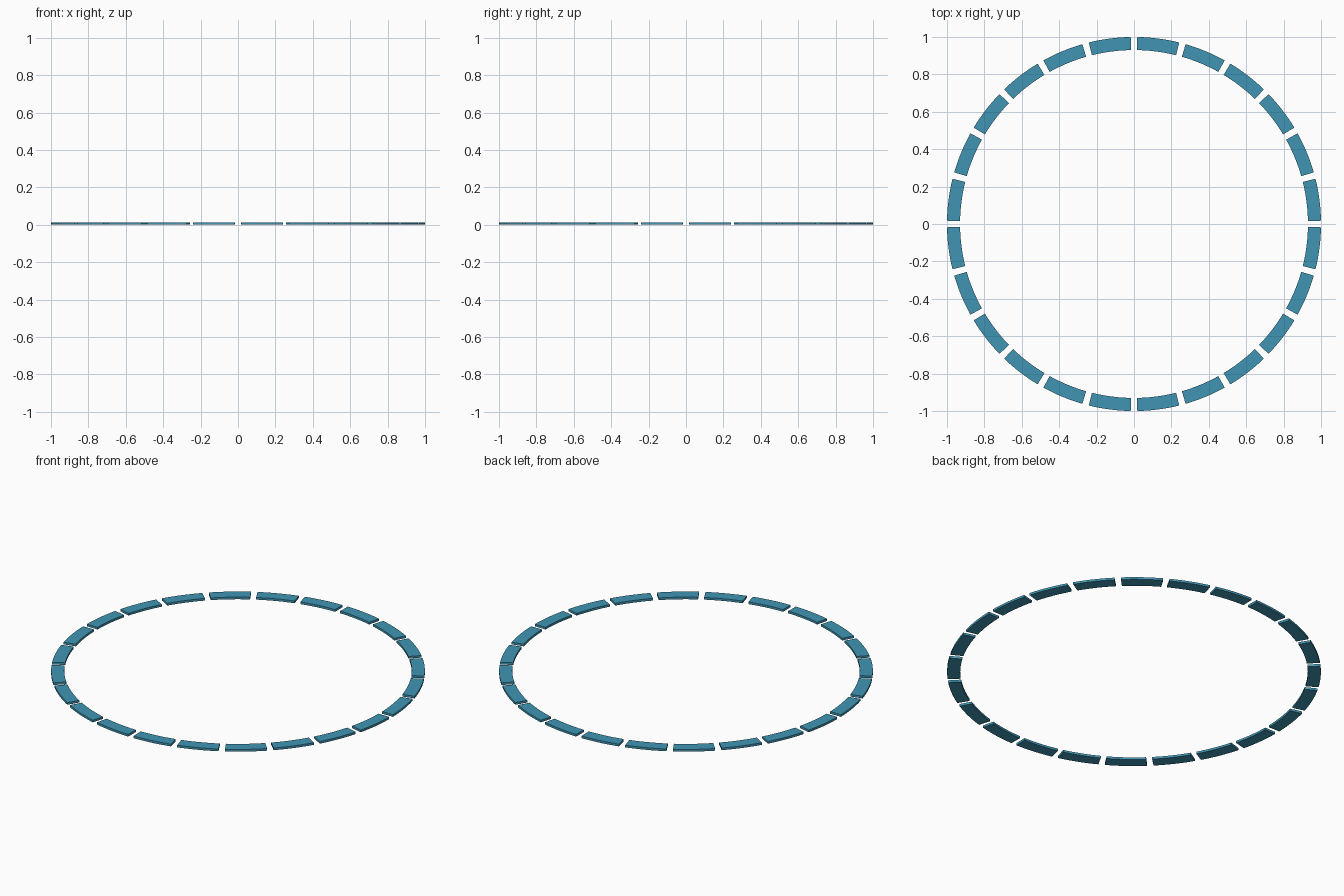
import bpy, bmesh, math

if "Cube" in bpy.data.objects:
    bpy.data.objects.remove(bpy.data.objects["Cube"])

COUNT = 24          # dashes around the ring
STEPS = 8           # facets along each dash
R_OUT, R_IN = 1.0, 0.93
HEIGHT = 0.013
GAP = math.radians(2)

mat = bpy.data.materials.new("teal")
mat.diffuse_color = (0.05, 0.30, 0.45, 1)
mat.use_nodes = True
mat.node_tree.nodes["Principled BSDF"].inputs["Base Color"].default_value = mat.diffuse_color

# One curved dash: arc strip extruded upwards
bm = bmesh.new()
span = 2 * math.pi / COUNT - GAP
rows = []
for i in range(STEPS + 1):
    a = GAP / 2 + span * i / STEPS
    rows.append([bm.verts.new((r * math.cos(a), r * math.sin(a), 0)) for r in (R_IN, R_OUT)])
for (a, b), (c, d) in zip(rows, rows[1:]):
    bm.faces.new((a, b, d, c))
ext = bmesh.ops.extrude_face_region(bm, geom=bm.faces[:])
top = [v for v in ext["geom"] if isinstance(v, bmesh.types.BMVert)]
bmesh.ops.translate(bm, verts=top, vec=(0, 0, HEIGHT))
bmesh.ops.recalc_face_normals(bm, faces=bm.faces[:])
mesh = bpy.data.meshes.new("ring_dash")
bm.to_mesh(mesh)
bm.free()
mesh.materials.append(mat)

# Repeat the dash around the circle
for k in range(COUNT):
    dash = bpy.data.objects.new(f"ring_dash_{k + 1:02d}", mesh)
    dash.rotation_euler.z = 2 * math.pi * k / COUNT
    bpy.context.collection.objects.link(dash)

# Smooth the curved walls, keep corners sharp
bpy.ops.object.select_all(action='DESELECT')
first = bpy.data.objects["ring_dash_01"]
first.select_set(True)
bpy.context.view_layer.objects.active = first
bpy.ops.object.shade_smooth_by_angle(angle=math.radians(30))
